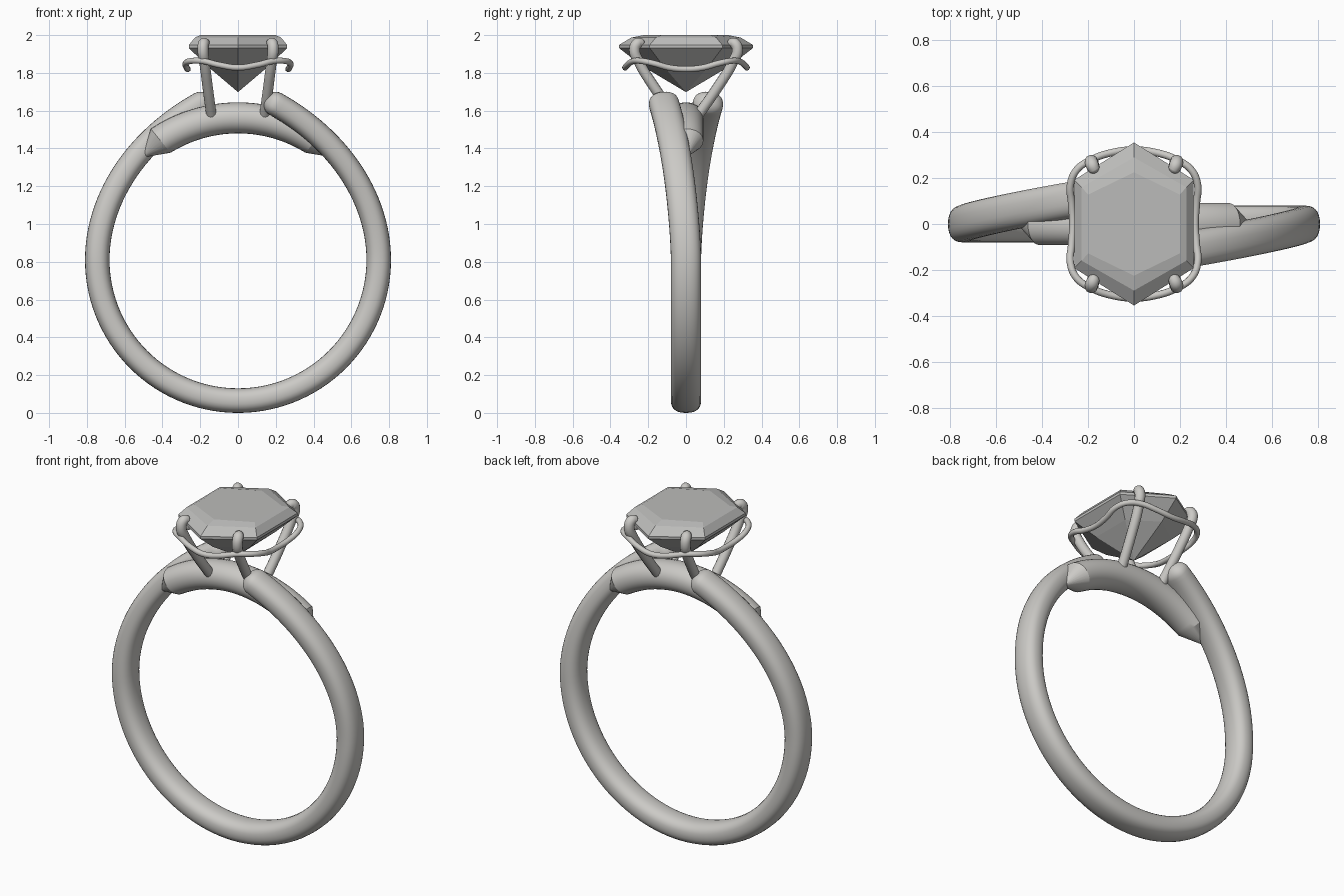
import bpy, bmesh, math
from mathutils import Vector

if "Cube" in bpy.data.objects:
    bpy.data.objects.remove(bpy.data.objects["Cube"])

CENTRE = 0.81  # height of the finger hole centre


def material(name, colour):
    m = bpy.data.materials.new(name)
    m.use_nodes = True
    m.diffuse_color = colour
    m.node_tree.nodes["Principled BSDF"].inputs["Base Color"].default_value = colour
    return m


metal = material("pale metal", (0.60, 0.59, 0.565, 1))
stone = material("grey stone", (0.50, 0.50, 0.49, 1))


def finish(obj, mat, angle=None):
    obj.data.materials.clear()
    obj.data.materials.append(mat)
    bpy.ops.object.select_all(action="DESELECT")
    obj.select_set(True)
    bpy.context.view_layer.objects.active = obj
    if angle:
        bpy.ops.object.shade_smooth_by_angle(angle=math.radians(angle))


def from_bmesh(name, bm, mat, angle=None):
    bmesh.ops.recalc_face_normals(bm, faces=bm.faces)
    mesh = bpy.data.meshes.new(name)
    bm.to_mesh(mesh)
    bm.free()
    obj = bpy.data.objects.new(name, mesh)
    bpy.context.collection.objects.link(obj)
    finish(obj, mat, angle)


def loft(bm, rings):
    for a, b in zip(rings, rings[1:]):
        n = len(a)
        for i in range(n):
            bm.faces.new((a[i], a[(i + 1) % n], b[(i + 1) % n], b[i]))
    bm.faces.new(rings[0])
    bm.faces.new(rings[-1])


def sweep(name, path, thick, wide, power, angle, sides=28):
    """Sweep a superellipse along (point, scale) pairs."""
    bm = bmesh.new()
    rings = []
    for i, (p, s) in enumerate(path):
        t = path[min(i + 1, len(path) - 1)][0] - path[max(i - 1, 0)][0]
        t.normalize()
        side = Vector((0, 1, 0))
        side = (side - t * side.dot(t)).normalized()
        out = t.cross(side)
        ring = []
        for k in range(sides):
            a = math.tau * k / sides
            c, d = math.cos(a), math.sin(a)
            u = math.copysign(abs(c) ** (2 / power), c) * thick * s
            v = math.copysign(abs(d) ** (2 / power), d) * wide * s
            ring.append(bm.verts.new(p + out * u + side * v))
        rings.append(ring)
    loft(bm, rings)
    from_bmesh(name, bm, metal, angle)


def polar(degrees, radius, y=0):
    a = math.radians(degrees)
    return Vector((radius * math.cos(a), y, CENTRE + radius * math.sin(a)))


# Bypass band: each arm drifts outward and sideways toward its rounded tip
END, ROUND = 80.5, 4.0
angles = [-90 + 3 * i for i in range(56)]
angles += [END - ROUND + ROUND * math.sin(math.pi / 2 * k / 7) for k in range(8)]
arm = []
for a in angles:
    t = max(0, a) / 78
    u = max(0, (a - END + ROUND) / ROUND)
    scale = max(0.02, math.sqrt(max(0, 1 - u * u)))
    arm.append((polar(a, 0.745 + 0.11 * t ** 3, -0.12 * t ** 1.5), scale))
other = [(Vector((-p.x, -p.y, p.z)), s) for p, s in arm[1:]]
sweep("bypass_band", arm[::-1] + other, 0.065, 0.08, 2.4, 40)

# Bridge under the setting, with conical ends
bridge = [(polar(90 + a, 0.752), 1) for a in range(-33, 34, 3)]
bridge = [(polar(47, 0.743), 0.02)] + bridge + [(polar(133, 0.743), 0.02)]
sweep("bridge", bridge, 0.082, 0.092, 2.1, 25)


def wire(name, points, radius, closed=False):
    """Round wire through (x, y, z, relative radius) points."""
    curve = bpy.data.curves.new(name, "CURVE")
    curve.dimensions = "3D"
    curve.bevel_depth = radius
    curve.bevel_resolution = 4
    curve.use_fill_caps = True
    curve.resolution_u = 8
    spline = curve.splines.new("BEZIER")
    spline.bezier_points.add(len(points) - 1)
    for bp, (x, y, z, r) in zip(spline.bezier_points, points):
        bp.co = (x, y, z)
        bp.radius = r
        bp.handle_left_type = bp.handle_right_type = "AUTO"
    spline.use_cyclic_u = closed
    obj = bpy.data.objects.new(name, curve)
    bpy.context.collection.objects.link(obj)
    bpy.ops.object.select_all(action="DESELECT")
    obj.select_set(True)
    bpy.context.view_layer.objects.active = obj
    bpy.ops.object.convert(target="MESH")
    finish(bpy.context.object, metal, 50)


# Four prongs hooked over the stone
prong = [(0.14, 0.06, 1.57, 1), (0.16, 0.165, 1.72, 1), (0.178, 0.25, 1.86, 1),
         (0.186, 0.272, 1.92, 1.05), (0.182, 0.258, 1.955, 1.05),
         (0.172, 0.236, 1.957, 0.9), (0.166, 0.226, 1.953, 0.4)]
for sx, side in ((1, "left"), (-1, "right")):
    for sy, end in ((1, "back"), (-1, "front")):
        wire(f"{end}_{side}_prong", [(x * sx, y * sy, z, r) for x, y, z, r in prong], 0.028)

# Wavy gallery wire around the stone
quarter = [(0.266, 0, 1.82), (0.272, 0.09, 1.828), (0.277, 0.17, 1.85), (0.25, 0.235, 1.863),
           (0.185, 0.28, 1.862), (0.1, 0.31, 1.842), (0, 0.322, 1.828)]
half = quarter + [(-x, y, z) for x, y, z in quarter[-2::-1]]
loop = half + [(x, -y, z) for x, y, z in half[-2:0:-1]]
wire("gallery_wire", [(*p, 1) for p in loop], 0.016, True)

# Elongated hexagonal step-cut stone: (half width, shoulder, point, height)
levels = [(0.2, 0.128, 0.225, 2.0), (0.228, 0.16, 0.29, 1.987), (0.26, 0.192, 0.355, 1.948),
          (0.26, 0.192, 0.355, 1.932), (0.165, 0.122, 0.235, 1.838), (0.002, 0.002, 0.003, 1.7)]
bm = bmesh.new()
rings = []
for w, s, p, z in levels:
    outline = ((0, p), (-w, s), (-w, -s), (0, -p), (w, -s), (w, s))
    rings.append([bm.verts.new((x, y, z)) for x, y in outline])
loft(bm, rings)
from_bmesh("step_cut_stone", bm, stone)
